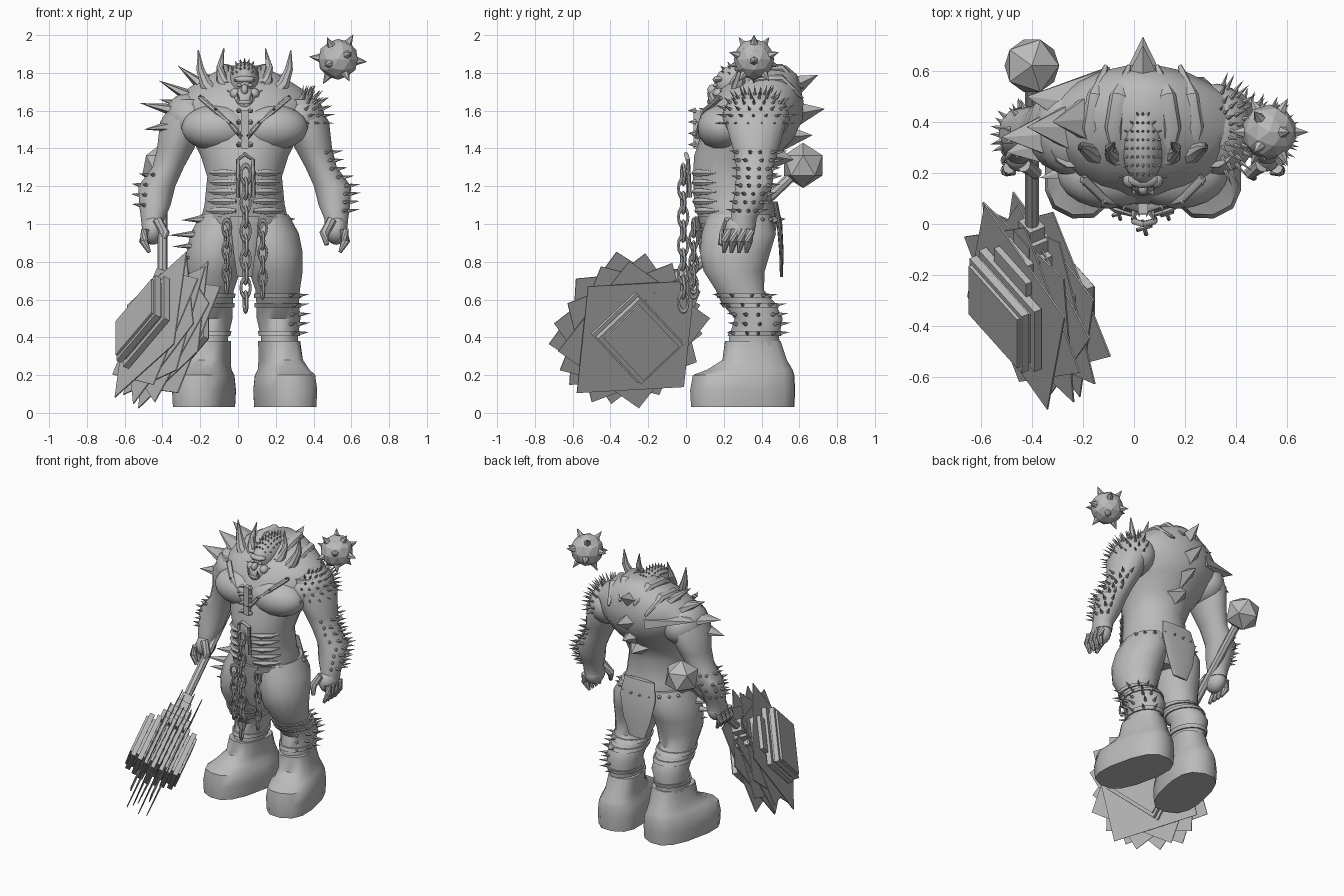
import bpy, bmesh, math, random
from mathutils import Vector, Matrix

random.seed(4)
if "Cube" in bpy.data.objects:
    bpy.data.objects.remove(bpy.data.objects["Cube"])

grey = bpy.data.materials.new("stone_grey")
grey.use_nodes = True
grey.diffuse_color = (0.5, 0.5, 0.5, 1)
grey.node_tree.nodes["Principled BSDF"].inputs["Base Color"].default_value = grey.diffuse_color

MID = 0.035          # body centre line
SIDES = (("left", 1), ("right", -1))


def mir(p, s):
    return Vector((MID + s * (p[0] - MID), p[1], p[2]))


def finish(name, bm, smooth=True):
    bmesh.ops.recalc_face_normals(bm, faces=bm.faces)
    me = bpy.data.meshes.new(name)
    bm.to_mesh(me)
    bm.free()
    ob = bpy.data.objects.new(name, me)
    bpy.context.collection.objects.link(ob)
    me.materials.append(grey)
    if smooth:
        bpy.ops.object.select_all(action='DESELECT')
        ob.select_set(True)
        bpy.context.view_layer.objects.active = ob
        bpy.ops.object.shade_smooth_by_angle(angle=math.radians(40))


def skin(bm, loops):
    rows = [[bm.verts.new(p) for p in loop] for loop in loops]
    n = len(rows[0])
    for a, b in zip(rows, rows[1:]):
        for i in range(n):
            j = (i + 1) % n
            bm.faces.new((a[i], a[j], b[j], b[i]))
    bm.faces.new(rows[0])
    bm.faces.new(rows[-1])


def loft(name, rings, s=1, n=16, power=1.0, yaw=0.0):
    """Stack of horizontal rounded sections (x, y, z, rx, ry)."""
    loops = []
    for x, y, z, rx, ry in rings:
        c = mir((x, 0.3, z), s)
        loop = []
        for i in range(n):
            a = math.tau * (i + 0.5) / n
            ca, sa = math.cos(a), math.sin(a)
            off = Vector((rx * math.copysign(abs(ca) ** power, ca),
                          y - 0.3 + ry * math.copysign(abs(sa) ** power, sa), 0))
            loop.append(c + Matrix.Rotation(s * yaw, 3, 'Z') @ off)
        loops.append(loop)
    bm = bmesh.new()
    skin(bm, loops)
    finish(name, bm)


def section(rings, z):
    for a, b in zip(rings, rings[1:]):
        lo, hi = sorted((a, b), key=lambda r: r[2])
        if lo[2] <= z <= hi[2]:
            t = (z - lo[2]) / (hi[2] - lo[2])
            return [p + (q - p) * t for p, q in zip(lo, hi)]


def surf(rings, z, deg, s=1):
    """Point and outward direction on a lofted part."""
    x, y, z, rx, ry = section(rings, z)
    c, d = math.cos(math.radians(deg)), math.sin(math.radians(deg))
    return mir((x + rx * c, y + ry * d, z), s), Vector((s * c, d, 0.15))


def band(name, rings, z, height, grow, s=1):
    out = []
    for dz in (-height / 2, height / 2):
        x, y, zz, rx, ry = section(rings, z + dz)
        out.append((x, y, zz, rx + grow, ry + grow))
    loft(name, out, s)


def sweep(name, pts, radii, n=8, flat=1.0):
    pts = [Vector(p) for p in pts]
    loops = []
    for i, (p, r) in enumerate(zip(pts, radii)):
        d = pts[min(i + 1, len(pts) - 1)] - pts[max(i - 1, 0)]
        q = d.to_track_quat('Z', 'Y')
        loops.append([p + q @ Vector((r * math.cos(math.tau * k / n), flat * r * math.sin(math.tau * k / n), 0))
                      for k in range(n)])
    bm = bmesh.new()
    skin(bm, loops)
    finish(name, bm)


def cones(name, items, n=5, flat=1.0):
    """Spikes from (base, direction, length, radius)."""
    bm = bmesh.new()
    for p, d, l, r in items:
        m = (Matrix.Translation(p) @ Vector(d).to_track_quat('Z', 'Y').to_matrix().to_4x4()
             @ Matrix.Diagonal((1, flat, 1, 1)) @ Matrix.Translation((0, 0, l / 2)))
        bmesh.ops.create_cone(bm, cap_ends=True, segments=n, radius1=r, radius2=0, depth=l, matrix=m)
    finish(name, bm, False)


def tips(name, pairs, r, n=5, flat=1.0):
    cones(name, [(Vector(a), Vector(b) - Vector(a), (Vector(b) - Vector(a)).length, r)
                 for a, b in pairs], n, flat)


def ball(name, c, r, sub=3, smooth=True):
    bm = bmesh.new()
    bmesh.ops.create_icosphere(bm, subdivisions=sub, radius=1,
                               matrix=Matrix.Translation(c) @ Matrix.Diagonal((*r, 1)))
    finish(name, bm, smooth)


def boxes(name, items, frame):
    """Boxes from (centre, size, turn about local x) in a local frame."""
    bm = bmesh.new()
    for c, size, turn in items:
        bmesh.ops.create_cube(bm, size=1, matrix=frame @ Matrix.Translation(c)
                              @ Matrix.Rotation(turn, 4, 'X') @ Matrix.Diagonal((*size, 1)))
    finish(name, bm, False)


# Torso and hump
torso = [(MID, .27, .86, .14, .14), (MID, .28, .93, .22, .19), (MID, .28, 1.0, .24, .205),
         (MID, .25, 1.1, .215, .21), (MID, .24, 1.25, .2, .205), (MID, .26, 1.36, .235, .22),
         (MID, .32, 1.45, .28, .25), (MID, .355, 1.55, .34, .265), (MID, .38, 1.65, .365, .245),
         (MID, .4, 1.72, .3, .21), (MID, .43, 1.79, .19, .16), (MID, .45, 1.84, .08, .08)]
loft("torso", torso, n=20)

# Limbs
leg = [(.225, .37, .25, .1, .15), (.22, .36, .4, .1, .135), (.215, .385, .5, .118, .13),
       (.21, .33, .58, .115, .145), (.21, .285, .65, .12, .13), (.2, .255, .75, .145, .165),
       (.19, .26, .85, .155, .19), (.17, .28, .95, .155, .2), (.15, .28, 1.05, .12, .17)]
boot = [(.25, .3, .03, .15, .28), (.25, .3, .12, .155, .285), (.25, .305, .2, .145, .275),
        (.25, .34, .23, .125, .23), (.24, .365, .28, .11, .175), (.23, .355, .38, .105, .15)]
arm = [(.31, .36, 1.66, .1, .14), (.36, .37, 1.54, .125, .165), (.4, .37, 1.4, .1, .125),
       (.44, .365, 1.3, .085, .1), (.5, .36, 1.2, .1, .1), (.51, .33, 1.1, .085, .085),
       (.52, .305, 1.03, .065, .07), (.52, .3, .98, .06, .07)]
for side, s in SIDES:
    loft(side + "_leg", leg, s)
    loft(side + "_boot", boot, s, n=14, power=.75, yaw=.22)
    for z in (.42, .57, .62):
        band(side + "_leg_strap", leg, z, .025, .01, s)
    loft(side + "_arm", arm, s)
    ball(side + "_shoulder", mir((.325, .37, 1.56), s), (.135, .18, .14))
    ball(side + "_chest_muscle", mir((.17, .2, 1.51), s), (.2, .14, .125))
    ball(side + "_palm", mir((.52, .285, .97), s), (.06, .08, .08))
    for i in range(4):
        y = .22 + .04 * i
        sweep(side + "_finger", [mir(p, s) for p in ((.56, y, .97), (.57, y - .01, .91), (.54, y - .02, .85))],
              (.024, .024, .01))
    sweep(side + "_thumb", [mir(p, s) for p in ((.5, .23, 1.02), (.455, .2, .95), (.47, .18, .89))],
          (.028, .025, .012))
    # Collar horns and ridges over the hump
    sweep(side + "_inner_horn", [mir(p, s) for p in ((.11, .24, 1.68), (.155, .27, 1.76), (.165, .3, 1.83), (.145, .32, 1.93))],
          (.035, .03, .02, .003))
    sweep(side + "_outer_horn", [mir(p, s) for p in ((.19, .26, 1.68), (.24, .28, 1.74), (.27, .3, 1.82), (.28, .3, 1.92))],
          (.04, .034, .022, .003))
    for x, h in ((.13, 1.82), (.22, 1.765)):
        sweep(side + "_hump_ridge", [mir(p, s) for p in ((x, .24, h - .08), (x + .02, .38, h), (x, .5, h), (x - .04, .62, h - .1))],
              (.02, .035, .035, .008), flat=.8)
    # Studded chest straps and waist ribs
    strap = [(.27, .18, 1.67), (.19, .1, 1.6), (.11, .08, 1.53), (.05, .06, 1.46)]
    sweep(side + "_chest_strap", [mir(p, s) for p in strap], (.018,) * 4, flat=.7)
    tips(side + "_strap_studs", [(mir(p, s), mir((p[0], p[1] - .035, p[2] + .015), s)) for p in strap], .012)
    for z in (1.07, 1.12, 1.17, 1.22, 1.27):
        sweep(side + "_waist_rib", [surf(torso, z, deg, s)[0] for deg in (-78, -60, -42, -25)],
              (.012, .022, .018, .004), 6)

# Head with heavy brow and jaw
ball("skull", (MID, .33, 1.745), (.085, .18, .115))
ball("jaw", (MID, .19, 1.655), (.065, .075, .075))
ball("brow", (MID, .175, 1.765), (.06, .035, .02), 2)
ball("nose", (MID, .14, 1.71), (.02, .028, .03), 2)
ball("lower_lip", (MID, .13, 1.645), (.04, .02, .014), 2)
for side, s in SIDES:
    ball(side + "_eye", mir((.065, .155, 1.735), s), (.013, .012, .01), 2)
    ball(side + "_cheek", mir((.085, .175, 1.69), s), (.03, .035, .03), 2)
    tips(side + "_face_spikes", [(mir(a, s), mir(b, s)) for a, b in (
        ((.065, .135, 1.645), (.075, .11, 1.7)), ((.09, .2, 1.68), (.13, .18, 1.71)),
        ((.06, .135, 1.6), (.07, .1, 1.53)), ((.09, .17, 1.61), (.11, .13, 1.53)))], .015)
crown = []
for i in range(7):
    for j in range(9):
        d = Vector(((i - 3) / 4.2, (j - 4) / 5.5, 0))
        if d.length < .95:
            d.z = math.sqrt(1 - d.length_squared)
            crown.append((Vector((MID + d.x * .085, .33 + d.y * .18, 1.745 + d.z * .115)), d, .022, .006))
cones("crown_spikes", crown, 4)

# Spikes on the left shoulder, arms and leg
spikes = []
for i in range(6):
    for j in range(8):
        e, a = math.radians(-10 + 15 * i), math.radians(-75 + 21 * j + 8 * (i % 2))
        d = Vector((math.cos(e) * math.cos(a), math.cos(e) * math.sin(a), math.sin(e)))
        spikes.append((Vector((.325 + d.x * .132, .37 + d.y * .175, 1.56 + d.z * .137)), d + Vector((.2, 0, .1)), .06, .009))
cones("left_shoulder_spikes", spikes)
for name, rings, lo, hi, rows, s, size in (("left_forearm_spikes", arm, 1.07, 1.38, 8, 1, .055),
                                           ("right_forearm_spikes", arm, 1.1, 1.26, 4, -1, .04),
                                           ("left_shin_spikes", leg, .42, .62, 5, 1, .06)):
    items = []
    for i in range(rows):
        for deg in (-50, -20, 10, 40, 70):
            p, d = surf(rings, lo + (hi - lo) * i / (rows - 1), deg + random.uniform(-8, 8), s)
            items.append((p, d, size, .011))
    cones(name, items)

# Plated right shoulder
tips("right_shoulder_plates", [((-.08, .42, 1.64), (-.32, .4, 1.84)), ((-.13, .38, 1.61), (-.42, .38, 1.76)),
                               ((-.18, .36, 1.57), (-.52, .34, 1.64)), ((-.2, .34, 1.54), (-.5, .28, 1.5)),
                               ((-.12, .46, 1.6), (-.42, .5, 1.66))], .18, 6, .35)
tips("right_hip_plates", [((-.12, .24, z), (x, .18, z - .01)) for x, z in
                          ((-.3, 1.03), (-.37, .95), (-.35, .89), (-.3, .83))], .09, 6, .4)

# Spine plates
tips("spine_plates", [((MID, .53, 1.71), (MID, .7, 1.79)), ((MID, .56, 1.58), (MID, .735, 1.61)),
                      ((MID, .5, 1.46), (MID, .67, 1.47)), ((MID, .45, 1.36), (MID, .57, 1.34))], .085, 4, .9)

# Belt, loincloth and its spikes
band("belt", torso, 1.02, .04, .008)
cones("belt_spikes", [(*surf(torso, 1.02, deg), .05, .02) for deg in range(20, 170, 15)])
loft("back_cloth", [(MID, .505, .72, .06, .008), (MID, .505, .85, .11, .012), (MID, .495, 1.0, .14, .015),
                    (MID, .47, 1.12, .12, .015)])
loft("front_cloth", [(MID, .13, .72, .04, .01), (MID, .085, .85, .06, .012), (MID, .06, 1.04, .08, .015)])


# Hanging chains
def chain(x, y, top, bottom, size):
    count = round((top - bottom) / (size * 1.35))
    for i in range(count):
        z = top + (bottom - top) * (i + .5) / count
        bpy.ops.mesh.primitive_torus_add(major_segments=12, minor_segments=6, major_radius=size * .55,
                                         minor_radius=size * .17, location=(x, y, z),
                                         rotation=(math.pi / 2, 0, math.pi / 2 * (i % 2) + .3))
        link = bpy.context.object
        link.name = "chain_link"
        link.scale = (.85, 1.6, 1)
        link.data.materials.append(grey)
        bpy.ops.object.shade_smooth_by_angle()


chain(MID + .005, -.015, 1.3, .55, .056)
chain(-.06, .04, 1.01, .65, .048)
chain(.13, .04, 1.01, .62, .048)
sweep("chain_hanger", [(0, .02, 1.14), (0, .01, 1.34), (MID, 0, 1.37), (.08, .01, 1.34), (.08, .02, 1.14)],
      (.012,) * 5)
boxes("chest_plate", [((MID, .06, 1.5), (.04, .04, .2), 0)], Matrix.Identity(4))
tips("chest_plate_studs", [((MID + dx, .05, z), (MID + dx * 1.5, .01, z)) for dx in (-.03, .03)
                           for z in (1.42, 1.48, 1.54, 1.6)], .016)

# Flail ball floating by the left shoulder
centre = Vector((.53, .36, 1.872))
ball("flail_ball", centre, (.108,) * 3, 2, False)
bm = bmesh.new()
bmesh.ops.create_icosphere(bm, subdivisions=1, radius=1, matrix=Matrix.Rotation(.55, 4, 'Y'))
cones("flail_spikes", [(centre + v.co * .095, v.co.copy(), .06, .025) for v in bm.verts], 6)
bm.free()

# Great hammer: shaft, pommel, collar, ribbed head and blades
head, pommel = Vector((-.4, -.3, .44)), Vector((-.4, .62, 1.31))
up = (pommel - head).normalized()
across = Vector((.85, .37, -.37))
across = (across - up * across.dot(up)).normalized()
frame = Matrix((across, up.cross(across), up)).transposed().to_4x4()
frame.translation = head
sweep("hammer_shaft", [head, pommel], (.027, .027))
ball("hammer_pommel", pommel, (.12, .12, .12), 1, False)
boxes("hammer_collar", [((0, 0, h), (w, w * 1.2, .07), 0) for h, w in ((.2, .2), (.26, .15), (.32, .1), (.38, .07))], frame)
slabs = [((0, 0, 0), (.36, .36, .26), 0)]
blades = []
for i in range(-3, 4):
    k = 1 - abs(i) * .05
    slabs.append(((i * .05, 0, 0), (.033, .46 * k, .36 * k), 0))
    blades.append(((i * .028 + .012, 0, 0), (.006, .61, .61), .5 + i * .62))
boxes("hammer_head", slabs, frame)
boxes("hammer_blades", blades, frame)
